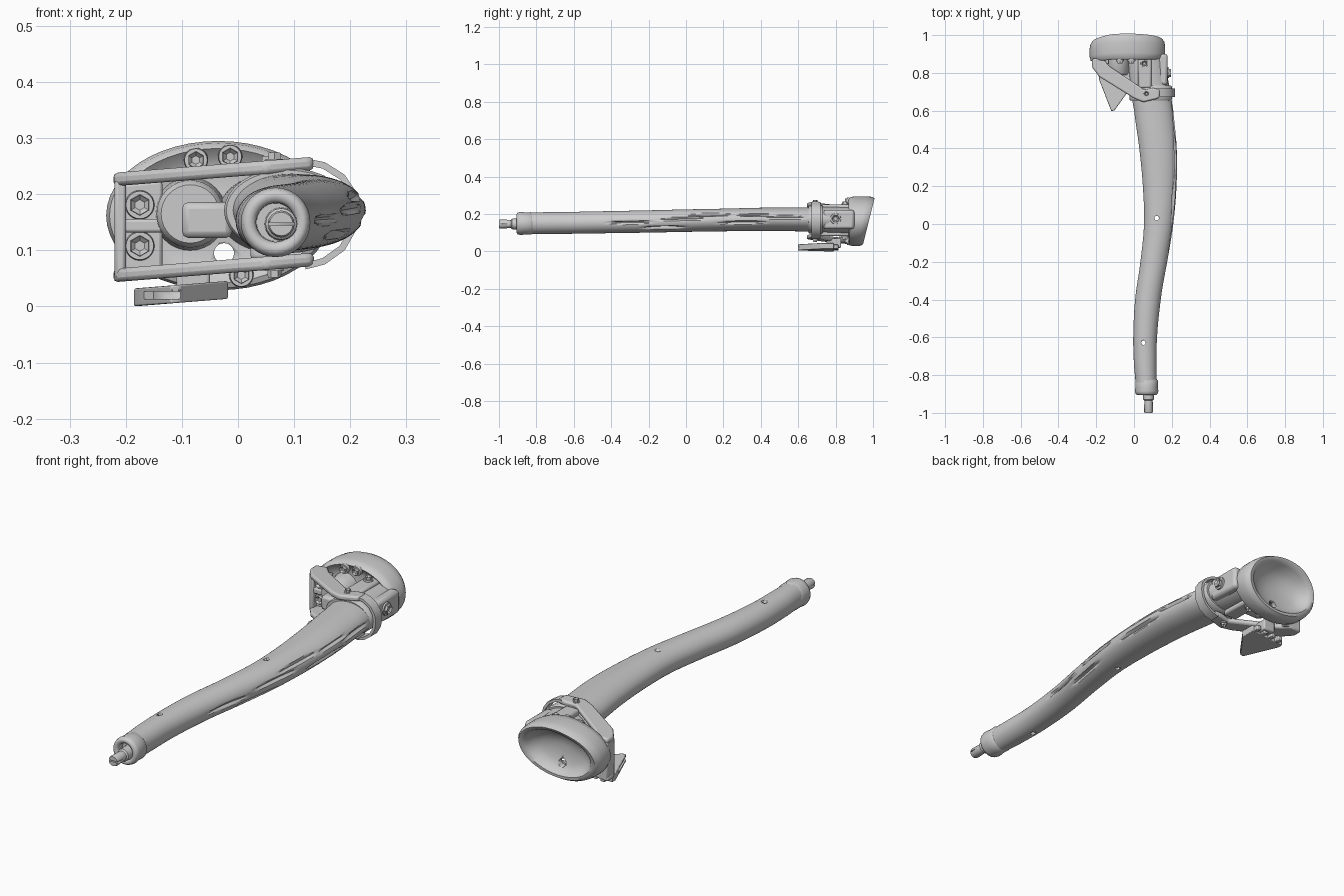
import bpy, bmesh, math
from mathutils import Matrix, Vector

if "Cube" in bpy.data.objects:
    bpy.data.objects.remove(bpy.data.objects["Cube"])


def finish(bm, name, angle=35, bevel=0.0):
    bmesh.ops.recalc_face_normals(bm, faces=bm.faces)
    me = bpy.data.meshes.new(name)
    bm.to_mesh(me)
    bm.free()
    ob = bpy.data.objects.new(name, me)
    bpy.context.collection.objects.link(ob)
    bpy.ops.object.select_all(action='DESELECT')
    bpy.context.view_layer.objects.active = ob
    ob.select_set(True)
    bpy.ops.object.shade_smooth_by_angle(angle=math.radians(angle))
    if bevel:
        m = ob.modifiers.new("bevel", 'BEVEL')
        m.width, m.segments, m.limit_method = bevel, 2, 'ANGLE'
    return ob


def loft(name, rings, angle=40):
    bm = bmesh.new()
    loops = [[bm.verts.new(p) for p in r] for r in rings]
    n = len(loops[0])
    for a, b in zip(loops, loops[1:]):
        for i in range(n):
            bm.faces.new((a[i], a[(i + 1) % n], b[(i + 1) % n], b[i]))
    bm.faces.new(loops[0])
    bm.faces.new(loops[-1])
    return finish(bm, name, angle)


def oval(cx, y, cz, rx, rz, n=32):
    return [(cx + rx * math.cos(t), y, cz + rz * math.sin(t))
            for t in (2 * math.pi * i / n for i in range(n))]


def prism(name, outline, z0, z1, shear=0.0, bevel=0.006):
    bm = bmesh.new()
    f = bm.faces.new([bm.verts.new((x, y, z0 + shear * x)) for x, y in outline])
    new = bmesh.ops.extrude_face_region(bm, geom=[f])['geom']
    bmesh.ops.translate(bm, vec=(0, 0, z1 - z0), verts=[v for v in new if isinstance(v, bmesh.types.BMVert)])
    return finish(bm, name, 35, bevel)


def box(name, lo, hi, bevel=0.006):
    return prism(name, [(lo[0], lo[1]), (hi[0], lo[1]), (hi[0], hi[1]), (lo[0], hi[1])],
                 lo[2], hi[2], 0, bevel)


def cyl_matrix(loc, axis):
    return Matrix.Translation(loc) @ Vector((0, 0, 1)).rotation_difference(Vector(axis)).to_matrix().to_4x4()


def bolt(name, loc, axis, r=0.02):
    # washer, six-sided head and sunken socket, stacked along the axis
    bm = bmesh.new()
    base = cyl_matrix(loc, axis)
    for rad, h, z, n in ((r * 1.15, 0.014, 0, 24), (r * 0.85, 0.02, 0.008, 6)):
        bmesh.ops.create_cone(bm, cap_ends=True, segments=n, radius1=rad, radius2=rad * 0.93, depth=h,
                              matrix=base @ Matrix.Translation((0, 0, z)))
    top = max(bm.faces, key=lambda f: (base.inverted() @ f.calc_center_median()).z)
    bmesh.ops.inset_region(bm, faces=[top], thickness=r * 0.38)
    bmesh.ops.translate(bm, vec=-Vector(axis) * 0.008, verts=top.verts)
    return finish(bm, name, 30)


def cut(ob, bm, name):
    c = finish(bm, name)
    c.hide_render = True
    c.hide_set(True)
    m = ob.modifiers.new("cut", 'BOOLEAN')
    m.operation, m.object, m.solver = 'DIFFERENCE', c, 'EXACT'


# Curved wooden shaft: y, left x, right x, low z, high z
S = [(-0.84, 0.008, 0.12, 0.094, 0.209), (-0.75, 0.0, 0.12, 0.094, 0.21), (-0.6, -0.004, 0.122, 0.095, 0.212),
     (-0.4, 0.006, 0.142, 0.098, 0.216), (-0.2, 0.034, 0.176, 0.101, 0.22), (0, 0.053, 0.208, 0.105, 0.225),
     (0.2, 0.047, 0.225, 0.108, 0.229), (0.4, 0.028, 0.226, 0.11, 0.234), (0.6, 0.001, 0.208, 0.108, 0.236),
     (0.7, -0.015, 0.192, 0.105, 0.237), (0.8, -0.028, 0.175, 0.1, 0.238), (0.9, -0.035, 0.165, 0.095, 0.238)]


def section(y):
    k = max(0, min(len(S) - 2, sum(s[0] <= y for s in S) - 1))
    t = (y - S[k][0]) / (S[k + 1][0] - S[k][0])
    p0, p1, p2, p3 = S[max(k - 1, 0)], S[k], S[k + 1], S[min(k + 2, len(S) - 1)]
    l, r, b, h = (p1[i] + 0.5 * t * (p2[i] - p0[i] + t * (2 * p0[i] - 5 * p1[i] + 4 * p2[i] - p3[i]
                  + t * (3 * (p1[i] - p2[i]) + p3[i] - p0[i]))) for i in range(1, 5))
    return (l + r) / 2, (b + h) / 2, (r - l) / 2, (h - b) / 2


# Long splits in the outer side of the wood: y, angle, half length, half angle
SPLITS = [(-0.3, -0.05, 0.14, 0.16), (-0.12, -0.6, 0.13, 0.16), (-0.02, 0.15, 0.14, 0.16), (0.13, 0.5, 0.14, 0.15),
          (0.3, -0.25, 0.15, 0.13), (0.36, 0.4, 0.12, 0.12), (0.53, 0.15, 0.12, 0.15)]
rings = []
for i in range(121):
    y = -0.84 + 1.74 * i / 120
    cx, cz, rx, rz = section(y)
    ring = []
    for j in range(72):
        a = 2 * math.pi * j / 72
        turn = (a + math.pi) % (2 * math.pi) - math.pi
        d = max(max(0, 1 - ((y - s[0]) / s[2]) ** 2 - ((turn - s[1]) / s[3]) ** 2) for s in SPLITS)
        ring.append((cx + (rx - 0.013 * d) * math.cos(a), y, cz + (rz - 0.013 * d) * math.sin(a)))
    rings.append(ring)
shaft = loft("shaft", rings)

# Two holes drilled through the shaft
for i, (x, y) in enumerate(((0.12, 0.03), (0.05, -0.63))):
    bm = bmesh.new()
    bmesh.ops.create_cone(bm, cap_ends=True, segments=12, radius1=0.012, radius2=0.012, depth=0.5,
                          matrix=Matrix.Translation((x, y + 0.0013, 0.161)))
    cut(shaft, bm, "shaft_hole_cutter_%d" % i)

# Butt cap with recess and slotted tip
loft("butt_cap", [oval(0.067, y, 0.15, r, r) for y, r in
     ((-0.82, 0.052), (-0.83, 0.06), (-0.86, 0.059), (-0.885, 0.062), (-0.9, 0.058), (-0.905, 0.05),
      (-0.902, 0.04), (-0.895, 0.035), (-0.87, 0.034))], 50)
tip = loft("butt_tip", [oval(0.077, y, 0.147, r, r, 16) for y, r in
           ((-0.86, 0.03), (-0.93, 0.028), (-0.935, 0.022), (-0.993, 0.024), (-1.0, 0.021))])
bm = bmesh.new()
bmesh.ops.create_cube(bm, size=1, matrix=Matrix.Translation((0.077, -1.0, 0.147)) @ Matrix.Diagonal((0.1, 0.03, 0.005, 1)))
cut(tip, bm, "tip_slot_cutter")

# Dished head cup: size factor, y of ring; rear rim leans back with height
cup_rings = []
for s, y, lean in ((0.35, 0.89, 0), (0.6, 0.895, 0), (0.78, 0.885, 0), (0.9, 0.87, 0), (0.97, 0.877, 0.02),
                   (1.0, 0.9, 0.06), (1.0, 0.945, 0.16), (0.98, 0.967, 0.22), (0.92, 0.982, 0.25), (0.83, 0.98, 0.25),
                   (0.77, 0.965, 0.22), (0.68, 0.942, 0.16), (0.5, 0.922, 0.08), (0.25, 0.91, 0.02), (0.08, 0.908, 0)):
    ring = oval(-0.035, y, 0.162, 0.2 * s, 0.133 * s, 48)
    cup_rings.append([(x, yy + (z - 0.18) * lean - max(0, -x - 0.12) * 0.12, z) for x, yy, z in ring])
cup = loft("head_cup", cup_rings, 50)
bm = bmesh.new()
bmesh.ops.create_cone(bm, cap_ends=True, segments=20, radius1=0.018, radius2=0.018, depth=0.3,
                      matrix=cyl_matrix((-0.025, 0.92, 0.095), (0, -1, 0)))
cut(cup, bm, "cup_hole_cutter")

# Socket behind the cup and the stub joining it to the shaft
loft("cup_socket", [oval(-0.085, y, 0.165, r, r) for y, r in ((0.79, 0.052), (0.8, 0.06), (0.87, 0.062), (0.9, 0.066))])
box("side_stub", (-0.1, 0.73, 0.122), (-0.01, 0.88, 0.186), 0.012)

# Angled upper and lower clamp arms
ARM = [(-0.222, 0.875), (-0.222, 0.83), (-0.185, 0.78), (0.0, 0.665), (0.05, 0.645), (0.12, 0.662), (0.135, 0.67),
       (0.135, 0.715), (0.1, 0.72), (0.055, 0.71), (-0.13, 0.835), (-0.165, 0.875)]
for name, z in (("upper_arm", 0.232), ("lower_arm", 0.061)):
    prism(name, ARM, z, z + 0.024, 0.08, 0.008)

# Strap looping round the outside of the shaft
rim = [(0.12, 0.264), (0.155, 0.257), (0.19, 0.235), (0.21, 0.205), (0.216, 0.172),
       (0.21, 0.135), (0.19, 0.1), (0.155, 0.075), (0.12, 0.066)]
strap = []
for x, z in rim:
    d = Vector((x - 0.12, z - 0.165)).normalized() * 0.012
    strap.append([(x, 0.672, z), (x, 0.718, z), (x - d.x, 0.718, z - d.y), (x - d.x, 0.672, z - d.y)])
loft("shaft_strap", strap, 35)

# Collar band against the shaft
cx, cz, rx, rz = section(0.7)
loft("collar", [oval(cx, y, cz, rx + e, rz + e) for y, e in
     ((0.655, -0.01), (0.655, 0.006), (0.662, 0.01), (0.725, 0.01), (0.732, 0.005), (0.732, -0.01))], 50)

# End plate of the clamp with middle rib and hex bolts
prism("end_plate", [(-0.217, 0.845), (-0.135, 0.845), (-0.135, 0.875), (-0.217, 0.875)], 0.065, 0.235, 0.08)
box("plate_edge", (-0.22, 0.82, 0.05), (-0.2, 0.875, 0.225))
box("plate_rib", (-0.215, 0.825, 0.132), (-0.09, 0.86, 0.156), 0.005)
for i, z in enumerate((0.181, 0.108)):
    bolt("plate_bolt_%d" % i, (-0.175, 0.84, z), (0, -1, 0), 0.023)
for i, (x, z) in enumerate(((-0.075, 0.261), (-0.014, 0.267), (0.006, 0.056))):
    bolt("cup_bolt_%d" % i, (x, 0.867, z), (0, -1, 0), 0.019)

# Neck straps running from the shaft into the cup
for name, z in (("upper_neck_strap", 0.222), ("lower_neck_strap", 0.082)):
    box(name, (0.022, 0.72, z), (0.092, 0.91, z + 0.028), 0.009)
box("side_neck_strap", (0.13, 0.735, 0.12), (0.178, 0.9, 0.222), 0.014)
bolt("side_neck_bolt", (0.178, 0.8, 0.175), (1, 0, 0), 0.026)
for i, (z, d) in enumerate(((0.25, 1), (0.082, -1))):
    bolt("neck_bolt_%d" % i, (0.055, 0.85, z), (0, 0, d), 0.018)
    bolt("arm_bolt_%d" % i, (0.065, 0.69, 0.256 if d > 0 else 0.07), (0, 0, d), 0.015)

# Blade below the clamp with a hollow front, teeth and mounting post
blade = prism("blade", [(-0.185, 0.79), (-0.185, 0.765), (-0.12, 0.597), (-0.103, 0.602), (-0.018, 0.72), (-0.018, 0.79)],
              0.015, 0.047, 0.08, 0.003)
bm = bmesh.new()
bmesh.ops.create_cube(bm, size=1, matrix=Matrix.Translation((-0.15, 0.64, 0.02)) @ Matrix.Rotation(0.37, 4, 'Z')
                      @ Matrix.Diagonal((0.06, 0.16, 0.014, 1)))
cut(blade, bm, "blade_cutter")
for i in range(4):
    x = -0.165 + i * 0.04
    box("blade_tooth_%d" % i, (x, 0.78, 0.018 + 0.08 * x), (x + 0.022, 0.815, 0.04 + 0.08 * x), 0.003)
box("blade_post", (-0.11, 0.75, 0.02), (-0.05, 0.83, 0.07), 0.006)
